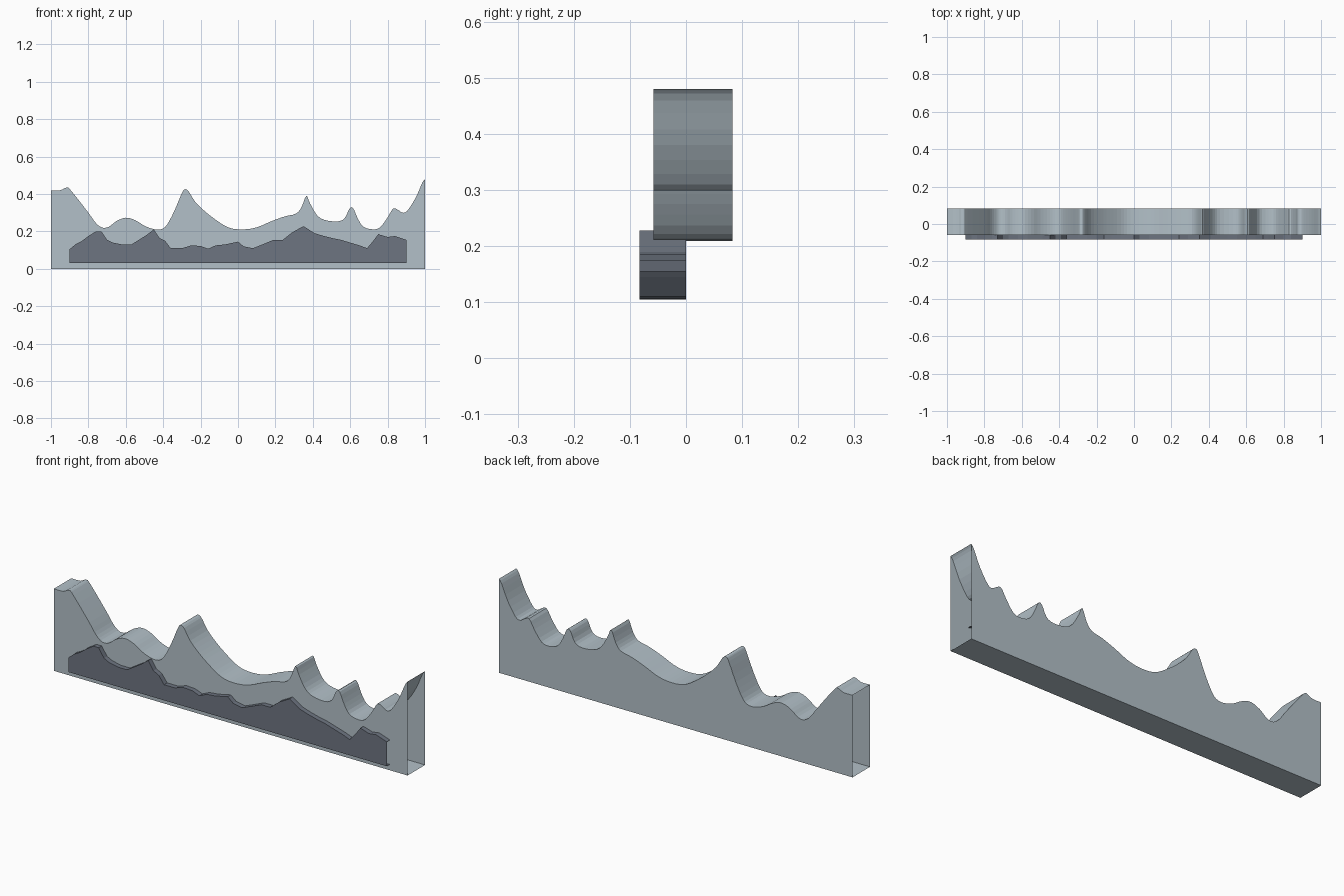
import bpy
import bmesh
from mathutils import Vector

default_cube = bpy.data.objects.get("Cube")
if default_cube:
    bpy.data.objects.remove(default_cube, do_unlink=True)


def make_material(name, color):
    material = bpy.data.materials.new(name)
    material.use_nodes = True
    material.diffuse_color = color
    material.node_tree.nodes["Principled BSDF"].inputs["Base Color"].default_value = color
    return material


def smooth_ridge(points, steps):
    """Pass a soft curve through the skyline points."""
    result = []
    last = len(points) - 1
    for i in range(last):
        before = Vector(points[max(i - 1, 0)])
        start = Vector(points[i])
        end = Vector(points[i + 1])
        after = Vector(points[min(i + 2, last)])
        for step in range(steps):
            t = step / steps
            slope = (end - before) * t
            bend = (before * 2 - start * 5 + end * 4 - after) * t ** 2
            twist = (start * 3 - before - end * 3 + after) * t ** 3
            result.append(start + (slope + bend + twist) / 2)
    result.append(Vector(points[-1]))
    return result


def mountain_sleeve(name, ridge, base, front, back, material):
    """Extrude a skyline through the depth, leaving both ends open."""
    bm = bmesh.new()
    rows = {}
    for side, y in (("front", front), ("back", back)):
        rows[side, "top"] = [bm.verts.new((x, y, z)) for x, z in ridge]
        rows[side, "base"] = [bm.verts.new((x, y, base)) for x, z in ridge]

    def bridge(first, second):
        for i in range(len(ridge) - 1):
            bm.faces.new((first[i], first[i + 1], second[i + 1], second[i]))

    bridge(rows["front", "base"], rows["front", "top"])
    bridge(rows["front", "top"], rows["back", "top"])
    bridge(rows["back", "top"], rows["back", "base"])
    bridge(rows["back", "base"], rows["front", "base"])

    # Merge the coplanar base strips into one panel
    base_edges = [e for e in bm.edges
                  if all(v.co.z == base for v in e.verts)
                  and len({v.co.y for v in e.verts}) > 1
                  and len(e.link_faces) > 1]
    bmesh.ops.dissolve_edges(bm, edges=base_edges, use_verts=False)

    mesh = bpy.data.meshes.new(name)
    bm.to_mesh(mesh)
    bm.free()
    mesh.materials.append(material)
    part = bpy.data.objects.new(name, mesh)
    bpy.context.collection.objects.link(part)
    return part


pale_slate = make_material("pale blue grey", (0.45, 0.53, 0.58, 1))
dark_slate = make_material("dark slate grey", (0.155, 0.178, 0.22, 1))

# Tall rear range with soft valleys
rear_skyline = [
    (-1, .42), (-.95, .42), (-.915, .435), (-.89, .415), (-.8, .3),
    (-.76, .245), (-.725, .22), (-.69, .225), (-.65, .255), (-.6, .273),
    (-.55, .26), (-.5, .23), (-.45, .212), (-.41, .212), (-.38, .235),
    (-.34, .31), (-.3, .405), (-.285, .425), (-.265, .415), (-.23, .36),
    (-.18, .31), (-.13, .27), (-.07, .23), (-.02, .213), (.05, .212),
    (.11, .225), (.18, .255), (.25, .28), (.31, .295), (.34, .33),
    (.365, .39), (.385, .35), (.42, .29), (.46, .262), (.53, .253),
    (.57, .27), (.595, .32), (.615, .325), (.64, .27), (.67, .225),
    (.72, .211), (.76, .222), (.8, .275), (.83, .322), (.86, .312),
    (.88, .3), (.905, .31), (.95, .38), (.985, .46), (1, .48)]
mountain_sleeve("rear_mountain_range", smooth_ridge(rear_skyline, 3),
                0, -.058, .083, pale_slate)

# Low rugged foothills in front
foothill_skyline = [
    (-.9, .105), (-.87, .13), (-.84, .145), (-.8, .175), (-.76, .2),
    (-.73, .2), (-.7, .155), (-.67, .14), (-.62, .13), (-.57, .13),
    (-.53, .155), (-.49, .18), (-.45, .21), (-.42, .165), (-.39, .15),
    (-.36, .11), (-.3, .11), (-.25, .125), (-.2, .122), (-.16, .107),
    (-.12, .125), (-.07, .13), (0, .145), (.03, .12), (.08, .11),
    (.13, .13), (.19, .155), (.24, .155), (.29, .195), (.35, .228),
    (.41, .19), (.46, .175), (.5, .165), (.55, .155), (.6, .14),
    (.65, .125), (.69, .11), (.72, .145), (.75, .185), (.8, .17),
    (.84, .175), (.9, .155)]
mountain_sleeve("front_foothills", foothill_skyline,
                .03, -.083, 0, dark_slate)
